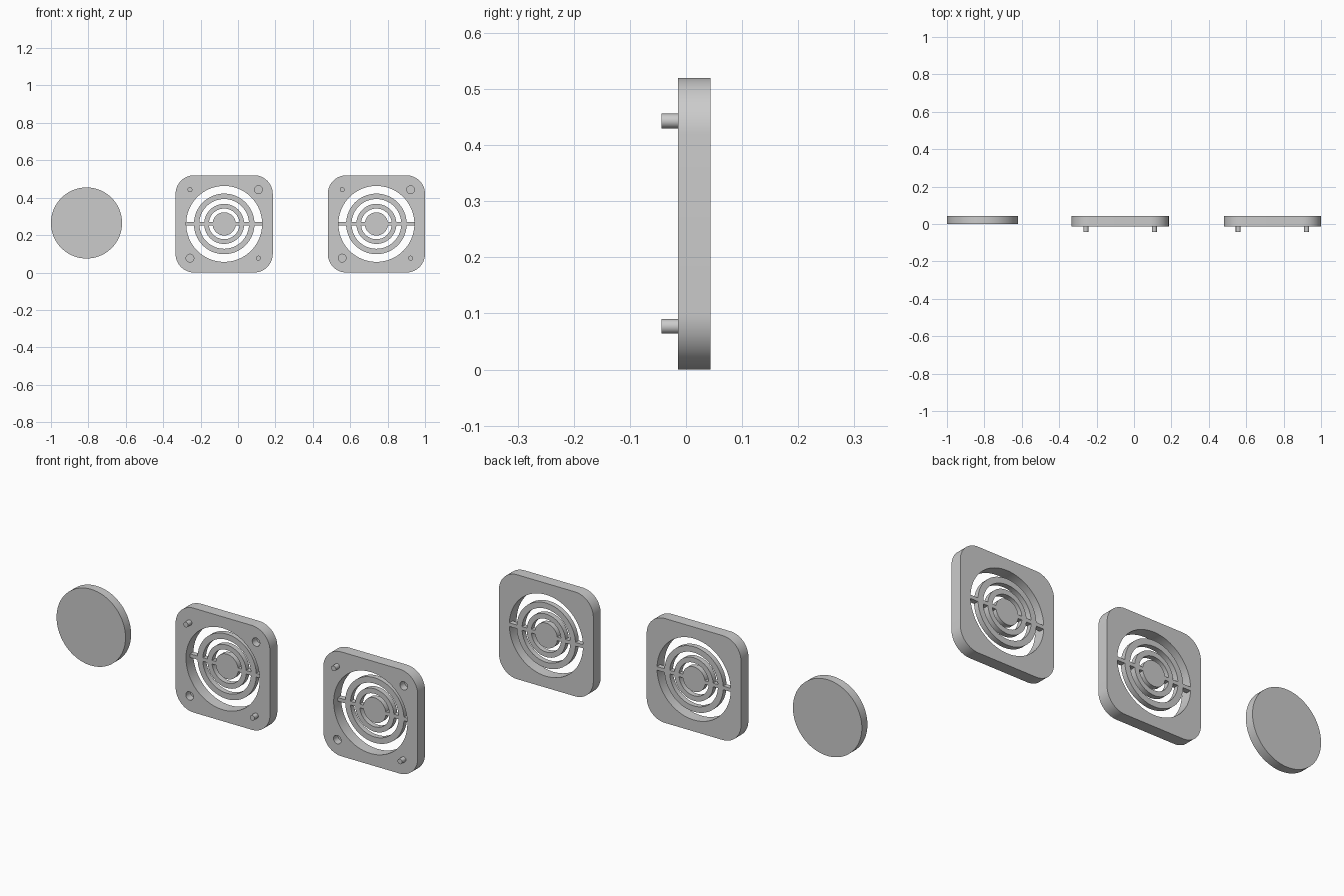
import bpy, bmesh, math
from mathutils import Vector

if "Cube" in bpy.data.objects:
    bpy.data.objects.remove(bpy.data.objects["Cube"])

BACK, FRONT, GRILLE_FRONT, PEG_TIP = 0.044, -0.014, 0.018, -0.044
CZ, HALF, CORNER = 0.26, 0.26, 0.10
OPENING = 0.203
RINGS = [(0.133, 0.162), (0.082, 0.107)]
HUB = 0.062
PEG_OFF = 0.183


def circle(r, n=64, cx=0, cz=0):
    return [(cx + r * math.cos(2 * math.pi * i / n), cz + r * math.sin(2 * math.pi * i / n)) for i in range(n)]


def prism(name, outline, y0, y1, centre):
    """Extrude an x-z outline from y0 to y1."""
    bm = bmesh.new()
    face = bm.faces.new([bm.verts.new((centre[0] + x, y0, centre[1] + z)) for x, z in outline])
    ext = bmesh.ops.extrude_face_region(bm, geom=[face])["geom"]
    verts = [v for v in ext if isinstance(v, bmesh.types.BMVert)]
    bmesh.ops.translate(bm, vec=Vector((0, y1 - y0, 0)), verts=verts)
    bmesh.ops.recalc_face_normals(bm, faces=bm.faces)
    return finish(name, bm)


def ring(name, r_in, r_out, y0, y1, centre, n=64):
    bm = bmesh.new()
    loops = [[bm.verts.new((centre[0] + x, y, centre[1] + z)) for x, z in circle(r, n)]
             for r, y in ((r_in, y0), (r_out, y0), (r_out, y1), (r_in, y1))]
    for a, b in zip(loops, loops[1:] + loops[:1]):
        for i in range(n):
            j = (i + 1) % n
            bm.faces.new((a[i], a[j], b[j], b[i]))
    bmesh.ops.recalc_face_normals(bm, faces=bm.faces)
    return finish(name, bm)


def finish(name, bm):
    me = bpy.data.meshes.new(name)
    bm.to_mesh(me)
    bm.free()
    ob = bpy.data.objects.new(name, me)
    bpy.context.collection.objects.link(ob)
    smooth(ob)
    return ob


def smooth(ob):
    bpy.ops.object.select_all(action='DESELECT')
    ob.select_set(True)
    bpy.context.view_layer.objects.active = ob
    bpy.ops.object.shade_smooth_by_angle(angle=math.radians(30))


def cut(ob, cutter):
    mod = ob.modifiers.new("cut", 'BOOLEAN')
    mod.operation, mod.solver, mod.object = 'DIFFERENCE', 'EXACT', cutter
    bpy.context.view_layer.objects.active = ob
    bpy.ops.object.modifier_apply(modifier=mod.name)
    bpy.data.objects.remove(cutter)


def rounded_square(half, r, n=14):
    pts = []
    for q, (sx, sz) in enumerate(((1, 1), (-1, 1), (-1, -1), (1, -1))):
        for i in range(n + 1):
            a = math.pi / 2 * (q + i / n)
            pts.append((sx * (half - r) + r * math.cos(a), sz * (half - r) + r * math.sin(a)))
    return pts


def cover(label, cx):
    c = (cx, CZ)
    # Frame with the round opening and two blind sockets
    frame = prism(label + "_frame", rounded_square(HALF, CORNER), FRONT, BACK, c)
    cut(frame, prism("cutter", circle(OPENING, 96), -0.1, 0.1, c))
    for s in (1, -1):
        cut(frame, prism("cutter", circle(0.021, 32, s * PEG_OFF, s * PEG_OFF), -0.1, 0.022, c))
    smooth(frame)
    # Locating pegs on the other diagonal
    for s in (1, -1):
        prism(label + "_peg", circle(0.013, 32, s * PEG_OFF, -s * PEG_OFF), PEG_TIP, FRONT + 0.001, c)
    # Grille, set flush with the back
    prism(label + "_grille_hub", circle(HUB), GRILLE_FRONT, BACK, c)
    for r_in, r_out in RINGS:
        ring(label + "_grille_ring", r_in, r_out, GRILLE_FRONT, BACK, c)
    # Cross bars bridging each gap
    gaps = [(HUB, RINGS[1][0]), (RINGS[1][1], RINGS[0][0]), (RINGS[0][1], OPENING)]
    for s in (1, -1):
        for a, b in gaps:
            x0, x1, h = s * (a - 0.001), s * (b + 0.001), 0.009
            prism(label + "_grille_bar", [(x0, -h), (x1, -h), (x1, h), (x0, h)], GRILLE_FRONT, BACK, c)


prism("round_disc", circle(0.19, 96), 0.0, BACK, (-0.81, 0.265))
cover("middle_cover", -0.074)
cover("right_cover", 0.74)
